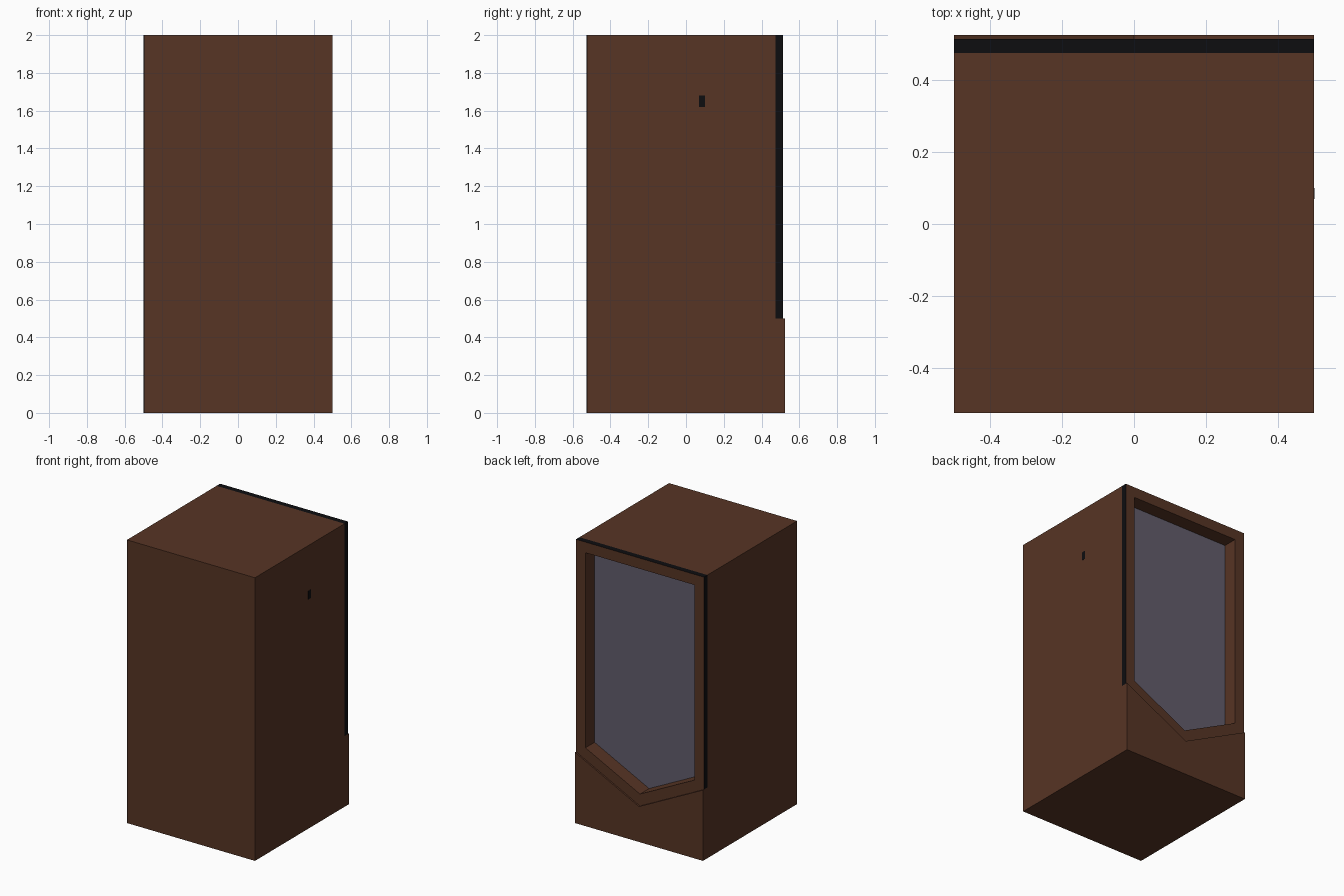
import bpy, bmesh
from mathutils import Vector

if "Cube" in bpy.data.objects:
    bpy.data.objects.remove(bpy.data.objects["Cube"])


def material(name, rgb):
    m = bpy.data.materials.new(name)
    m.diffuse_color = (*rgb, 1.0)
    m.use_nodes = True
    m.node_tree.nodes["Principled BSDF"].inputs["Base Color"].default_value = m.diffuse_color
    return m


WOOD = material("dark brown wood", (0.095, 0.035, 0.018))
BLACK = material("black trim", (0.004, 0.004, 0.005))
GLASS = material("grey violet glass", (0.122, 0.110, 0.150))


def finish(name, bm, *mats):
    me = bpy.data.meshes.new(name)
    bm.to_mesh(me)
    bm.free()
    ob = bpy.data.objects.new(name, me)
    bpy.context.collection.objects.link(ob)
    for m in mats:
        me.materials.append(m)
    return ob


def prism(name, profile, y0, y1, mat):
    """Extrude an x-z profile along y."""
    bm = bmesh.new()
    face = bm.faces.new([bm.verts.new((x, y0, z)) for x, z in profile])
    ext = bmesh.ops.extrude_face_region(bm, geom=[face], use_keep_orig=True)
    verts = [g for g in ext["geom"] if isinstance(g, bmesh.types.BMVert)]
    bmesh.ops.translate(bm, verts=verts, vec=(0, y1 - y0, 0))
    bmesh.ops.recalc_face_normals(bm, faces=bm.faces)
    return finish(name, bm, mat)


def box(name, x0, x1, y0, y1, z0, z1, mat):
    return prism(name, [(x0, z0), (x1, z0), (x1, z1), (x0, z1)], y0, y1, mat)


Y_GLASS, Y_TRIM, Y_FRAME, Y_BASE = 0.41, 0.475, 0.514, 0.525

# Outer and inner outlines of the back frame, pointed at the bottom
outer = [(-0.5, 2), (-0.5, 0.5), (0, 0.25), (0.5, 0.5), (0.5, 2)]
inner = [(-0.426, 1.925), (-0.426, 0.547), (0, 0.334), (0.426, 0.547), (0.426, 1.925)]

# Main cabinet body
box("cabinet_body", -0.5, 0.5, -0.525, Y_GLASS, 0, 2, WOOD)

# Lower back panel with a V-shaped top edge, standing proud of the frame
prism("lower_back_panel",
      [(-0.5, 0), (0.5, 0), (0.5, 0.5), (0, 0.25), (-0.5, 0.5)],
      Y_GLASS, Y_BASE, WOOD)

# Screen frame: rings joined in order, outside to front face to recess walls
bm = bmesh.new()
rings = [[bm.verts.new((x, y, z)) for x, z in outline]
         for outline, y in ((outer, Y_GLASS), (outer, Y_TRIM), (outer, Y_FRAME),
                            (inner, Y_FRAME), (inner, Y_GLASS))]
for a, b in zip(rings, rings[1:] + rings[:1]):
    for i in range(5):
        j = (i + 1) % 5
        bm.faces.new((a[i], a[j], b[j], b[i]))
bmesh.ops.recalc_face_normals(bm, faces=bm.faces)
bm.normal_update()
# Black edge band on the outer top and sides
for f in bm.faces:
    c = f.calc_center_median()
    if Y_TRIM < c.y < Y_FRAME - 0.001 and (abs(c.x) > 0.49 or c.z > 1.99):
        f.material_index = 1
finish("screen_frame", bm, WOOD, BLACK)

# Recessed glass
prism("screen_glass", inner, Y_GLASS, Y_GLASS + 0.002, GLASS)

# Small painted marks: thin front edge line and a spot on the right side
box("front_edge_line", -0.5, -0.495, -0.526, -0.525, 0, 2, BLACK)
box("side_spot", 0.5, 0.501, 0.07, 0.10, 1.62, 1.68, BLACK)
